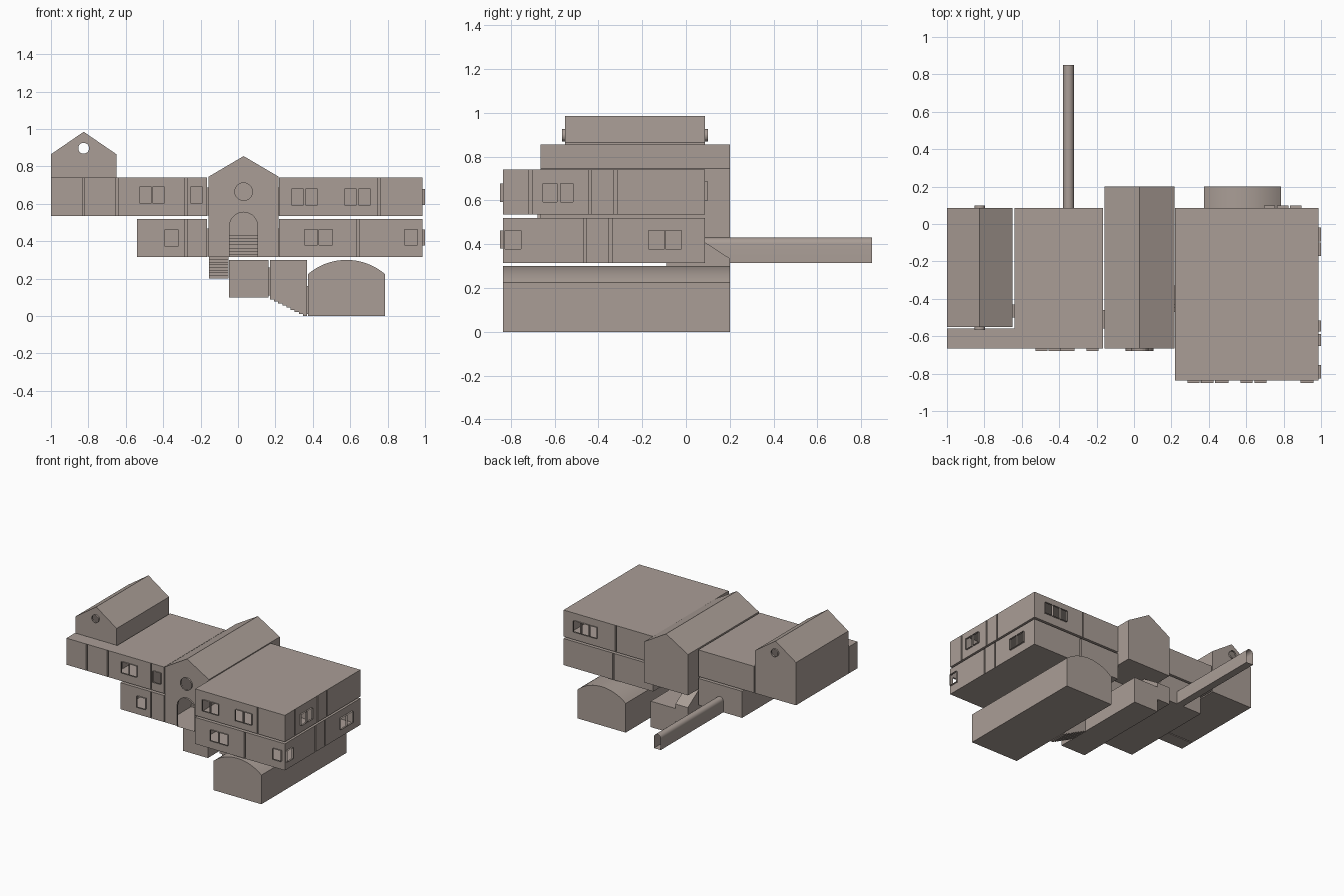
import bpy, bmesh, math

if "Cube" in bpy.data.objects:
    bpy.data.objects.remove(bpy.data.objects["Cube"])

stone = bpy.data.materials.new("warm grey stone")
stone.diffuse_color = (0.40, 0.34, 0.305, 1)
stone.use_nodes = True
stone.node_tree.nodes["Principled BSDF"].inputs["Base Color"].default_value = stone.diffuse_color


def rect(u0, u1, v0, v1):
    return [(u0, v0), (u1, v0), (u1, v1), (u0, v1)]


def circle(cu, cv, r, n=20):
    return [(cu + r * math.cos(2 * math.pi * i / n), cv + r * math.sin(2 * math.pi * i / n)) for i in range(n)]


def arc(cu, cv, r, a0, a1, n):
    return [(cu + r * math.cos(a0 + (a1 - a0) * i / n), cv + r * math.sin(a0 + (a1 - a0) * i / n)) for i in range(n + 1)]


def steps(u0, v0, u1, v1, n):
    """Stair outline from (u0, v0) to (u1, v1)."""
    pts = []
    for i in range(n):
        u, w = u0 + (u1 - u0) * i / n, v0 + (v1 - v0) * (i + 1) / n
        pts += [(u, v0 + (v1 - v0) * i / n), (u, w)]
    return pts + [(u1, v1)]


# An opening is (outline, outward depth, closed)
def opening(pts):
    return (pts, 0.014, False)


def windows(v0, v1, *spans):
    return [opening(rect(a, b, v0, v1)) for a, b in spans]


def groove(u, z, depth):
    """Narrow full-height slot marking the partition between two rooms."""
    return (rect(u - 0.006, u + 0.006, z[0] + 0.002, z[1] - 0.002), -depth, True)


def at(axis, u, v, w):
    return (u, w, v) if axis == 'y' else (w, u, v)


def panel(bm, axis, outline, pos, sign, holes):
    """Flat wall with openings; each opening gets a short reveal."""
    edges = []

    def loop(pts, w):
        return [bm.verts.new(at(axis, u, v, w)) for u, v in pts]

    def ring(vs):
        edges.extend(bm.edges.new((vs[i - 1], vs[i])) for i in range(len(vs)))

    reveals = []
    ring(loop(outline, pos))
    for pts, depth, closed in holes:
        a = loop(pts, pos)
        ring(a)
        reveals.append((a, loop(pts, pos + sign * depth), closed))
    bmesh.ops.triangle_fill(bm, use_beauty=True, edges=edges, normal=at(axis, 0, 0, sign))
    for a, b, closed in reveals:
        for i in range(len(a)):
            bm.faces.new((a[i - 1], a[i], b[i], b[i - 1]))
        if closed:
            bm.faces.new(b)


def shell(name, profile, w0, w1, axis='y', start=(), end=(), right=(), smooth=False):
    """Hollow prism; start/end are end-wall openings, None leaves that end open."""
    bm = bmesh.new()
    for i, p in enumerate(profile):
        q = profile[(i + 1) % len(profile)]
        if right and i == 1:
            panel(bm, 'x', rect(w0, w1, p[1], q[1]), p[0], 1, right)
            continue
        bm.faces.new([bm.verts.new(at(axis, *c)) for c in
                      ((*p, w0), (*q, w0), (*q, w1), (*p, w1))])
    if start is not None:
        panel(bm, axis, profile, w0, -1, start)
    if end is not None:
        panel(bm, axis, profile, w1, 1, end)
    bmesh.ops.remove_doubles(bm, verts=bm.verts, dist=1e-5)
    bmesh.ops.recalc_face_normals(bm, faces=bm.faces)
    me = bpy.data.meshes.new(name)
    bm.to_mesh(me)
    bm.free()
    me.materials.append(stone)
    ob = bpy.data.objects.new(name, me)
    bpy.context.collection.objects.link(ob)
    if smooth:
        bpy.ops.object.select_all(action='DESELECT')
        ob.select_set(True)
        bpy.context.view_layer.objects.active = ob
        bpy.ops.object.shade_smooth_by_angle(angle=math.radians(30))
    return ob


UP, LOW = (0.535, 0.74), (0.315, 0.52)
FRONT, MID, BACK = -0.836, -0.665, 0.086

# Right wing, two storeys
shell("upper_right_wing", rect(0.22, 0.986, *UP), FRONT, BACK,
      start=windows(0.593, 0.678, (0.286, 0.35), (0.36, 0.425), (0.57, 0.633), (0.644, 0.708))
      + [groove(0.752, UP, 0.39)],
      end=windows(0.60, 0.685, (0.695, 0.755), (0.765, 0.825), (0.835, 0.895)) + [groove(0.54, UP, 0.4)],
      right=windows(0.593, 0.678, (-0.652, -0.588), (-0.574, -0.515))
      + [groove(-0.71, UP, 0.22), groove(-0.44, UP, 0.75), groove(-0.322, UP, 0.75)])
shell("lower_right_wing", rect(0.22, 0.986, *LOW), FRONT, BACK,
      start=windows(0.38, 0.463, (0.355, 0.425), (0.432, 0.505), (0.89, 0.96)) + [groove(0.642, LOW, 0.37)],
      end=[groove(0.56, LOW, 0.4)],
      right=windows(0.378, 0.463, (-0.826, -0.753), (-0.172, -0.098), (-0.094, -0.02))
      + [groove(-0.46, LOW, 0.75), groove(-0.345, LOW, 0.75)])

# Left wing, two storeys, and the gallery in front of the tower
shell("upper_left_wing", rect(-0.64, -0.165, *UP), MID, BACK,
      start=windows(0.604, 0.689, (-0.526, -0.462), (-0.457, -0.393), (-0.254, -0.19)) + [groove(-0.278, UP, 0.4)])
shell("lower_left_wing", rect(-0.54, -0.165, *LOW), MID, BACK,
      start=windows(0.374, 0.459, (-0.393, -0.318)) + [groove(-0.278, LOW, 0.4)])
shell("front_gallery", rect(-1, -0.64, *UP), MID, -0.56,
      start=[groove(-0.826, UP, 0.1), groove(-0.647, UP, 0.1)])

# Gabled tower with a round window at each end
round_window = [opening(circle(-0.825, 0.897, 0.029))]
shell("gabled_tower", [(-1, 0.535), (-0.65, 0.535), (-0.65, 0.865), (-0.825, 0.985), (-1, 0.865)],
      -0.552, BACK, start=round_window, end=round_window)


# Central hall: low floor in front, raised floor behind
def hall_profile(floor):
    return [(-0.157, floor), (0.217, floor), (0.217, 0.745), (0.03, 0.855), (-0.157, 0.745)]


door = [(-0.045, 0.318), (0.105, 0.318)] + arc(0.03, 0.48, 0.075, 0, math.pi, 14)
shell("hall_front", hall_profile(0.315), MID, -0.1,
      start=[opening(door), opening(circle(0.03, 0.665, 0.047))], end=None)
shell("hall_back", hall_profile(0.43), -0.1, 0.2, start=None)
shell("hall_steps", steps(-0.35, 0.316, -0.1, 0.43, 7) + [(-0.1, 0.316)], -0.156, 0.216, axis='x')

# Stair going down below the hall to the cellar
shell("cellar_stair", steps(-0.09, 0.315, 0.09, 0.2, 8)
      + [(0.2, 0.2), (0.2, 0.335), (0.055, 0.429), (-0.09, 0.429)], -0.156, -0.05, axis='x')
shell("cellar_room", rect(-0.049, 0.162, 0.1, 0.3), -0.6, 0.2)
shell("vault_stair", steps(0.17, 0.1, 0.37, 0.0, 9) + [(0.37, 0.3), (0.17, 0.3)], -0.47, -0.33)

# Barrel vault
half, rise = 0.205, 0.075
R = (half ** 2 + rise ** 2) / (2 * rise)
a = math.asin(half / R)
shell("barrel_vault", [(0.375, 0), (0.785, 0)]
      + arc(0.58, 0.3 - R, R, math.pi / 2 - a, math.pi / 2 + a, 18), FRONT, 0.2, smooth=True)

# Long arched tunnel leaving the back, open at the far end
shell("back_tunnel", [(-0.379, 0.315), (-0.321, 0.315)] + arc(-0.35, 0.401, 0.029, 0, math.pi, 12),
      BACK, 0.85, start=None, end=None, smooth=True)

# Door passages bridging the gaps between parts
for name, x0, x1, y0, y1, z0 in (("tower_door", -0.65, -0.637, -0.5, -0.43, 0.537),
                                 ("left_upper_door", -0.168, -0.154, -0.56, -0.46, 0.537),
                                 ("left_lower_door", -0.168, -0.154, -0.56, -0.46, 0.317),
                                 ("right_upper_door", 0.214, 0.223, -0.43, -0.33, 0.537),
                                 ("right_lower_door", 0.214, 0.223, -0.45, -0.35, 0.317),
                                 ("cellar_door", 0.16, 0.172, -0.45, -0.35, 0.11),
                                 ("vault_door", 0.368, 0.377, -0.45, -0.35, 0.01)):
    shell(name, rect(x0, x1, z0, z0 + 0.15), y0, y1)
